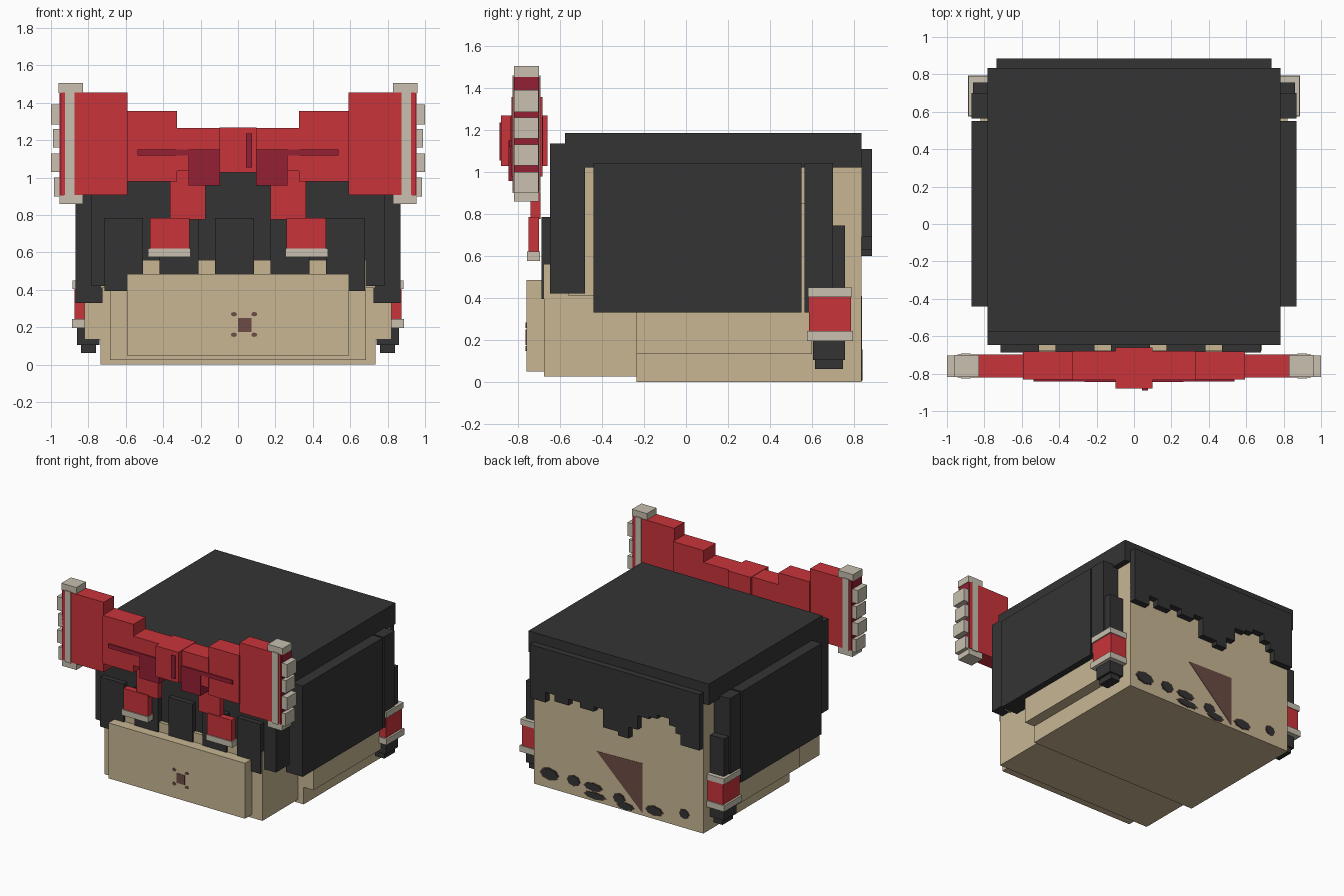
import bpy, bmesh, math

if "Cube" in bpy.data.objects:
    bpy.data.objects.remove(bpy.data.objects["Cube"])

def mat(name, r, g, b):
    m = bpy.data.materials.new(name)
    m.diffuse_color = (r, g, b, 1)
    m.use_nodes = True
    m.node_tree.nodes["Principled BSDF"].inputs["Base Color"].default_value = m.diffuse_color
    return m

SKIN = mat("skin tan", .578, .468, .292)
HAIR = mat("charcoal hair", .034, .034, .034)
RED = mat("bow red", .584, .034, .042)
DARK = mat("deep crimson", .296, .014, .034)
TRIM = mat("ivory trim", .578, .527, .434)
BROWN = mat("paint brown", .15, .07, .058)

def finish(name, bm, m):
    bmesh.ops.recalc_face_normals(bm, faces=bm.faces)
    me = bpy.data.meshes.new(name)
    bm.to_mesh(me)
    bm.free()
    me.materials.append(m)
    ob = bpy.data.objects.new(name, me)
    bpy.context.collection.objects.link(ob)
    return ob

def box(name, m, x0, x1, y0, y1, z0, z1):
    bm = bmesh.new()
    bmesh.ops.create_cube(bm, size=1)
    for v in bm.verts:
        v.co = (x0 + (v.co.x + .5) * (x1 - x0),
                y0 + (v.co.y + .5) * (y1 - y0),
                z0 + (v.co.z + .5) * (z1 - z0))
    return finish(name, bm, m)

def pair(name, m, x0, x1, *rest):
    box(name + "_right", m, x0, x1, *rest)
    box(name + "_left", m, -x1, -x0, *rest)

def plate(name, m, pts, y0, y1):
    """Flat outline in x and z, given thickness along y."""
    bm = bmesh.new()
    f = bm.faces.new([bm.verts.new((x, y0, z)) for x, z in pts])
    r = bmesh.ops.extrude_face_region(bm, geom=[f])
    for v in r["geom"]:
        if isinstance(v, bmesh.types.BMVert):
            v.co.y = y1
    return finish(name, bm, m)

# Head, stepped boxes
box("head", SKIN, -.735, .735, -.235, .835, 0, 1.03)
box("head_upper_front", SKIN, -.735, .735, -.56, -.235, .41, 1.03)
box("head_lower_front", SKIN, -.685, .685, -.675, -.235, .025, .56)
box("head_front_panel", SKIN, -.593, .593, -.76, -.675, .05, .485)
pair("cheek", SKIN, .7, .82, -.235, .60, .134, .85)

# Hair cap, front and side slabs
box("hair_cap", HAIR, -.783, .783, -.575, .835, 1.02, 1.185)
box("hair_front_slab", HAIR, -.783, .783, -.648, -.48, .42, 1.135)
pair("hair_side_slab", HAIR, .725, .87, -.44, .55, .33, 1.042)
for i in range(5):
    x = -.715 + i * .2965
    box("hair_front_strand_%d" % i, HAIR, x, x + .207, -.687, -.64, .395, .785)

# Back fringe with a stepped lower edge: (left x of step, bottom z)
steps = [(-.735, .67), (-.57, .75), (-.53, .80), (-.47, .85), (-.37, .82), (-.30, .80),
         (-.20, .69), (-.12, .60), (-.03, .63), (.10, .77), (.18, .73), (.30, .77),
         (.40, .72), (.52, .77), (.60, .69)]
outline = []
for i, (x, z) in enumerate(steps):
    x_next = steps[i + 1][0] if i + 1 < len(steps) else .735
    outline += [(x, z), (x_next, z)]
outline += [(.735, 1.11), (-.735, 1.11)]
plate("hair_fringe", HAIR, outline, .834, .885)

# Side locks with red wraps
pair("side_lock_upper", HAIR, .73, .87, .565, .70, .33, 1.042)
pair("side_lock_lower", HAIR, .74, .86, .605, .757, .105, .745)
pair("side_lock_tip", HAIR, .76, .84, .615, .747, .062, .105)
pair("lock_wrap", RED, .73, .873, .585, .785, .22, .43)
pair("lock_wrap_lower_trim", TRIM, .72, .888, .575, .795, .195, .243)
pair("lock_wrap_upper_trim", TRIM, .72, .884, .58, .79, .405, .45)

# Bow
box("bow_knot", RED, -.098, .098, -.88, -.66, 1.027, 1.268)
box("bow_knot_crease", DARK, .042, .075, -.889, -.87, 1.055, 1.235)
pair("bow_inner", RED, .09, .33, -.835, -.68, 1.035, 1.265)
pair("bow_middle", RED, .325, .593, -.832, -.683, .978, 1.357)
pair("bow_outer", RED, .59, .945, -.822, -.697, .907, 1.455)
pair("bow_end", DARK, .93, .955, -.818, -.70, .905, 1.452)
pair("bow_fold", DARK, .095, .265, -.845, -.70, .957, 1.15)
pair("bow_crease", DARK, .26, .538, -.841, -.82, 1.118, 1.15)

# Ivory trim on the bow ends
pair("bow_band", TRIM, .875, .925, -.826, -.693, .9, 1.46)
pair("bow_top_trim", TRIM, .83, .96, -.818, -.70, 1.453, 1.505)
pair("bow_bottom_trim", TRIM, .83, .955, -.818, -.70, .858, .91)
for i, (z0, z1, x1) in enumerate([(1.285, 1.39, 1.0), (1.16, 1.26, .988),
                                  (1.03, 1.13, 1.0), (.90, 1.0, .985)]):
    pair("bow_edge_block_%d" % i, TRIM, .94, x1, -.818, -.702, z0, z1)

# Ribbon tails
pair("ribbon_upper", RED, .175, .363, -.74, -.693, .775, 1.05)
pair("ribbon_lower", RED, .258, .47, -.75, -.70, .615, .785)
pair("ribbon_trim", TRIM, .253, .48, -.757, -.695, .575, .62)

# Painted mark on the front panel
box("front_mark", BROWN, 0, .072, -.763, -.758, .175, .25)
for x in (-.022, .087):
    for z in (.16, .27):
        a = [(x + .016 * math.cos(k * math.pi / 4), z + .012 * math.sin(k * math.pi / 4))
             for k in range(8)]
        plate("front_mark_dot", BROWN, a, -.763, -.758)

# Painted wedge and spots on the back: (x, z, half width, half height)
plate("back_wedge", BROWN, [(.19, .40), (-.207, .41), (-.207, .02)], .834, .837)
spots = [(.60, .11, .085, .05), (.39, .115, .06, .045), (.22, .11, .085, .035),
         (.205, .045, .10, .03), (-.005, .08, .055, .045), (-.06, .034, .08, .03),
         (-.31, .065, .08, .04), (-.57, .11, .045, .04)]
for i, (x, z, rx, rz) in enumerate(spots):
    for n, m, s, y in (("edge", BROWN, 1, .838), ("spot", HAIR, .88, .841)):
        a = [(x + s * rx * math.cos(k * math.pi / 8) * (1 - .1 * (k % 2)),
              z + s * rz * math.sin(k * math.pi / 8) * (1 - .1 * (k % 2)))
             for k in range(16)]
        plate("back_%s_%d" % (n, i), m, a, .834, y)
